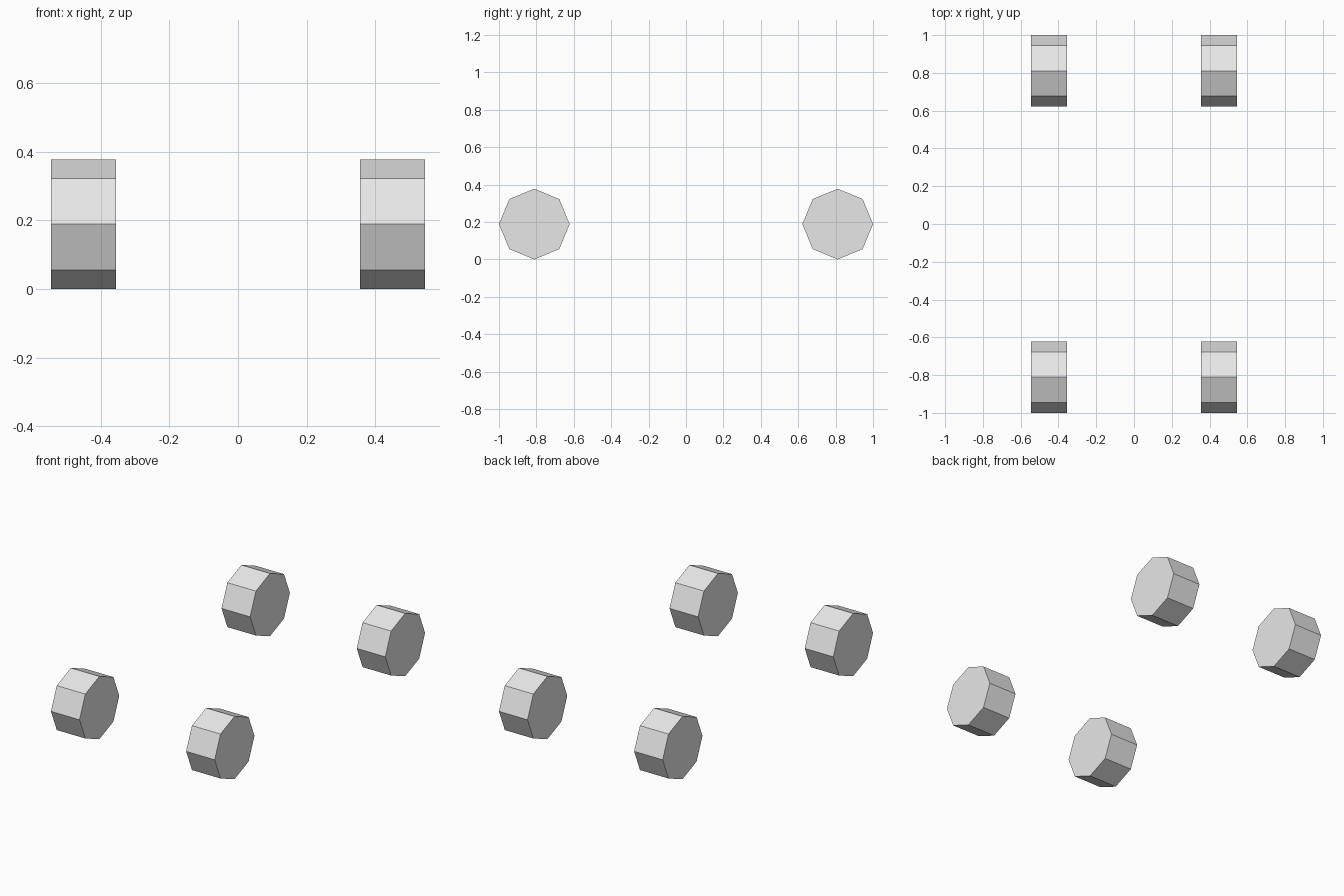
import bpy
from math import pi

cube = bpy.data.objects.get("Cube")
if cube:
    bpy.data.objects.remove(cube, do_unlink=True)

RADIUS = 0.189
WIDTH = 0.19
TRACK = 0.45            # sideways offset of each wheel centre
AXLE = 1 - RADIUS       # fore-and-aft offset of each wheel centre

# Plain light grey for all wheels
grey = bpy.data.materials.new("light_grey")
grey.use_nodes = True
colour = (0.8, 0.8, 0.8, 1)
grey.diffuse_color = colour
grey.node_tree.nodes["Principled BSDF"].inputs["Base Color"].default_value = colour


def add_wheel(name, x, y):
    """Eight-sided wheel lying along x, with a corner pointing down."""
    bpy.ops.mesh.primitive_cylinder_add(
        vertices=8, radius=RADIUS, depth=WIDTH,
        location=(x, y, RADIUS), rotation=(0, pi / 2, 0))
    wheel = bpy.context.object
    wheel.name = name
    wheel.data.materials.append(grey)
    bpy.ops.object.transform_apply(location=False, rotation=True, scale=True)


# Four wheels, front and back on both sides
for end, y in (("front", -AXLE), ("back", AXLE)):
    for side, x in (("left", TRACK), ("right", -TRACK)):
        add_wheel(f"{end}_{side}_wheel", x, y)
